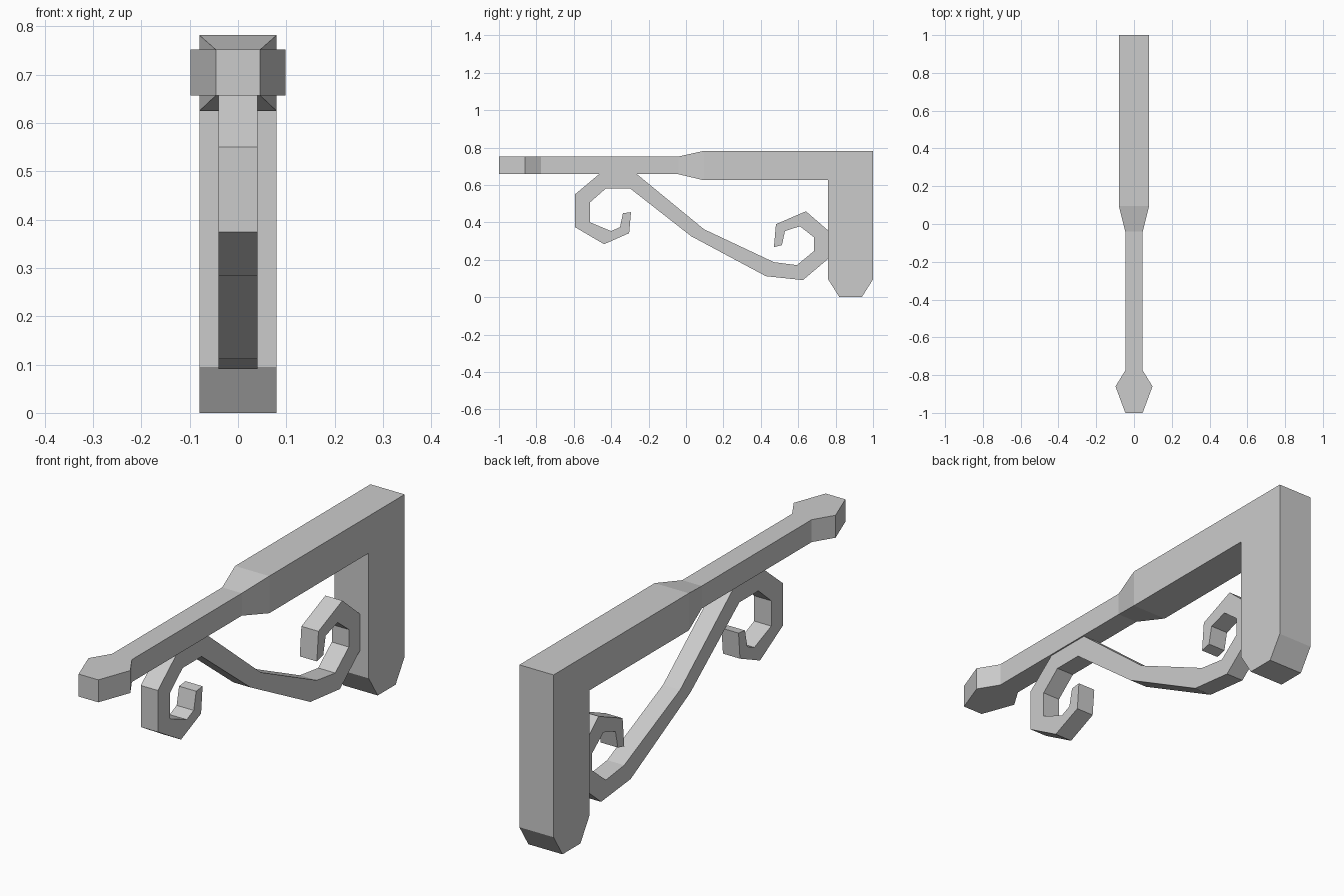
import bpy
import bmesh
from mathutils import Vector

default_cube = bpy.data.objects.get("Cube")
if default_cube:
    bpy.data.objects.remove(default_cube, do_unlink=True)

# Single plain grey for the whole bracket
grey = bpy.data.materials.new("plain_grey")
grey.use_nodes = True
colour = (0.6, 0.6, 0.6, 1)
grey.diffuse_color = colour
grey.node_tree.nodes["Principled BSDF"].inputs["Base Color"].default_value = colour


def finish(name, bm):
    """Turn a bmesh into a flat shaded object."""
    bmesh.ops.recalc_face_normals(bm, faces=bm.faces[:])
    mesh = bpy.data.meshes.new(name)
    bm.to_mesh(mesh)
    bm.free()
    mesh.materials.append(grey)
    obj = bpy.data.objects.new(name, mesh)
    bpy.context.collection.objects.link(obj)
    return obj


def extrude_face(bm, face, offset):
    """Extrude one face, drop the covered original and return the new cap."""
    result = bmesh.ops.extrude_face_region(bm, geom=[face])
    cap = next(g for g in result["geom"] if isinstance(g, bmesh.types.BMFace))
    bmesh.ops.translate(bm, verts=cap.verts[:], vec=offset)
    if face.is_valid:
        bmesh.ops.delete(bm, geom=[face], context="FACES_ONLY")
    return cap


def build_beam_and_post():
    """Loft rectangular sections along y, then pull the post out below."""
    slim = (0.657, 0.752)
    thick = (0.625, 0.782)
    # y position, half width, (bottom, top)
    sections = [
        (-1.0, 0.046, slim),
        (-0.86, 0.098, slim),
        (-0.775, 0.046, slim),
        (-0.04, 0.046, slim),
        (0.095, 0.08, thick),
        (0.76, 0.08, thick),
        (1.0, 0.08, thick),
    ]
    bm = bmesh.new()
    rings = []
    for y, half, (low, high) in sections:
        corners = [(-half, low), (half, low), (half, high), (-half, high)]
        rings.append([bm.verts.new((x, y, z)) for x, z in corners])
    bm.faces.new(rings[0])
    bm.faces.new(rings[-1])
    underside = None
    for first, second in zip(rings, rings[1:]):
        for i in range(4):
            j = (i + 1) % 4
            face = bm.faces.new((first[i], first[j], second[j], second[i]))
            if i == 0:
                underside = face

    # Post shaft, followed by its chamfered foot
    shaft_end = 0.095
    cap = extrude_face(bm, underside, Vector((0, 0, shaft_end - thick[0])))
    foot = extrude_face(bm, cap, Vector((0, 0, -shaft_end)))
    centre = foot.calc_center_median().y
    for vert in foot.verts:
        vert.co.y = centre + (vert.co.y - centre) * 0.5
    return finish("beam_and_post", bm)


def build_scroll_brace():
    """Extrude the curled brace outline across the bracket's width."""
    front_curl_outer = [(-.465, .657), (-.593, .55), (-.593, .374),
                        (-.438, .283), (-.304, .342), (-.294, .454)]
    front_curl_inner = [(-.337, .449), (-.353, .374), (-.4, .353),
                        (-.513, .4), (-.513, .507), (-.427, .582), (-.3, .582)]
    lower_edge = [(.027, .326), (.427, .112)]
    rear_curl_outer = [(.625, .091), (.758, .203), (.758, .358),
                       (.641, .459), (.481, .39), (.47, .267)]
    rear_curl_inner = [(.513, .278), (.529, .353), (.609, .379),
                       (.684, .32), (.684, .246), (.593, .171)]
    upper_edge = [(.47, .187), (.096, .363), (-.262, .657)]
    outline = (front_curl_outer + front_curl_inner + lower_edge
               + rear_curl_outer + rear_curl_inner + upper_edge)
    half = 0.04
    bm = bmesh.new()
    side = bm.faces.new([bm.verts.new((-half, y, z)) for y, z in outline])
    result = bmesh.ops.extrude_face_region(bm, geom=[side], use_keep_orig=True)
    moved = [g for g in result["geom"] if isinstance(g, bmesh.types.BMVert)]
    bmesh.ops.translate(bm, verts=moved, vec=(2 * half, 0, 0))
    return finish("scroll_brace", bm)


build_beam_and_post()
build_scroll_brace()
